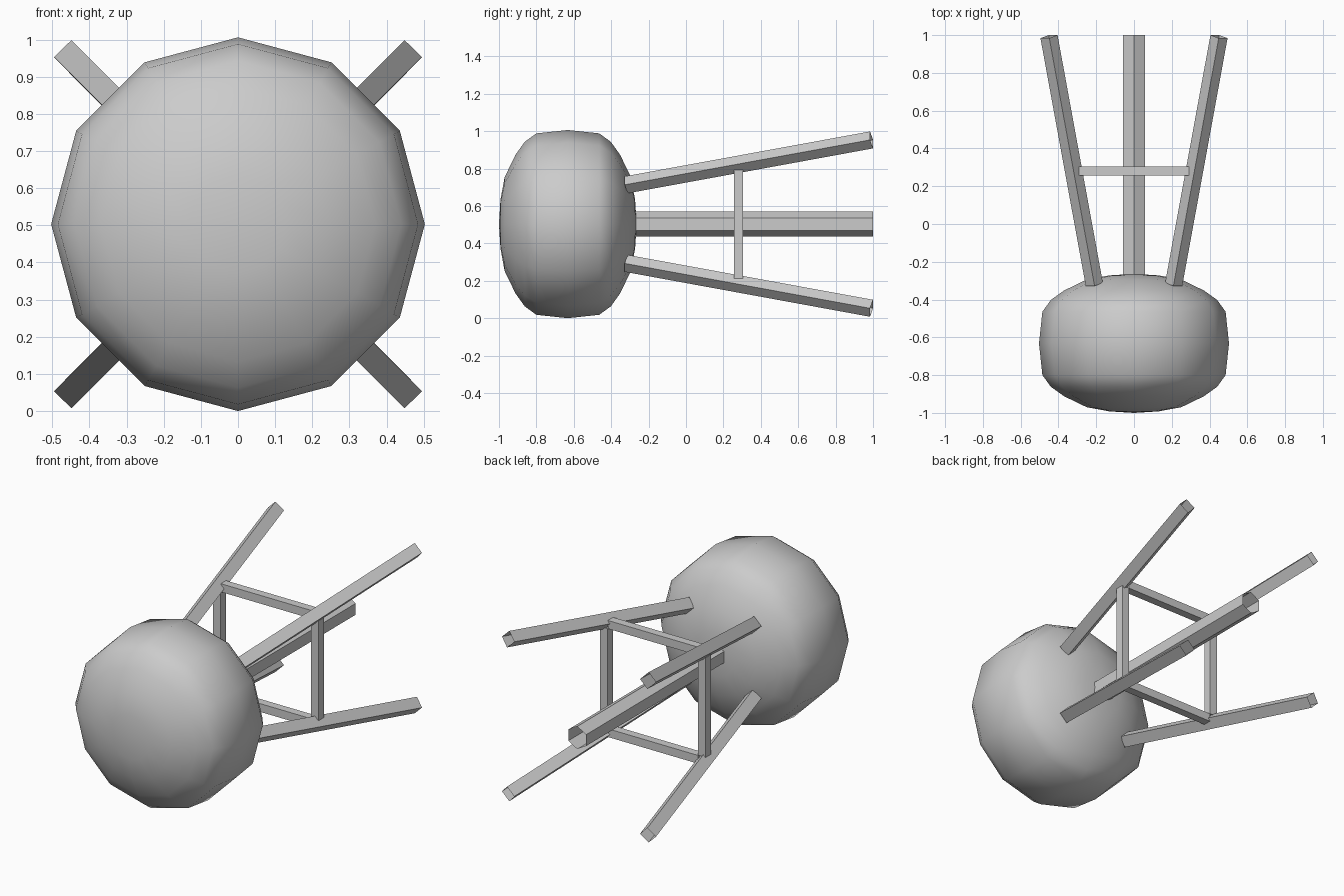
import bpy, bmesh, math
from mathutils import Vector

if "Cube" in bpy.data.objects:
    bpy.data.objects.remove(bpy.data.objects["Cube"])

CZ = 0.503  # height of the stool's axis, which runs along y


def make_object(name, bm):
    bmesh.ops.recalc_face_normals(bm, faces=bm.faces)
    me = bpy.data.meshes.new(name)
    bm.to_mesh(me)
    bm.free()
    ob = bpy.data.objects.new(name, me)
    bpy.context.collection.objects.link(ob)
    return ob


def tube(name, a, b, radius, sides, up):
    """Open-ended prism from a to b; 'up' points at the first corner."""
    a, b = Vector(a), Vector(b)
    d = (b - a).normalized()
    u = Vector(up)
    u = (u - d * u.dot(d)).normalized()
    v = d.cross(u)
    bm = bmesh.new()
    rings = []
    for p in (a, b):
        rings.append([bm.verts.new(p + radius * (u * math.cos(t) + v * math.sin(t)))
                      for t in (2 * math.pi * i / sides for i in range(sides))])
    for i in range(sides):
        j = (i + 1) % sides
        bm.faces.new((rings[0][i], rings[0][j], rings[1][j], rings[1][i]))
    return make_object(name, bm)


def box(name, centre, size):
    bm = bmesh.new()
    bmesh.ops.create_cube(bm, size=1)
    for v in bm.verts:
        v.co = Vector([c * s + o for c, s, o in zip(v.co, size, centre)])
    return make_object(name, bm)


# Padded seat: half profile (radius, distance from mid plane), mirrored and spun
half = [(0, 0.368), (0.13, 0.36), (0.25, 0.338), (0.37, 0.28), (0.44, 0.23), (0.485, 0.168)]
profile = [(r, -h) for r, h in half] + [(0.503, 0)] + [(r, h) for r, h in reversed(half)]
bm = bmesh.new()
verts = [bm.verts.new((0, -0.632 + h, CZ + r)) for r, h in profile]
edges = [bm.edges.new(p) for p in zip(verts, verts[1:])]
bmesh.ops.spin(bm, geom=verts + edges, cent=(0, 0, CZ), axis=(0, 1, 0),
               angle=2 * math.pi, steps=12)
bmesh.ops.remove_doubles(bm, verts=bm.verts, dist=0.001)
seat = make_object("seat", bm)
for p in seat.data.polygons:
    p.use_smooth = True

# Central hexagonal post
tube("centre_post", (0, -0.275, CZ), (0, 1, CZ), 0.066, 6, (0, 0, 1))

# Four splayed square legs
for sx in (-1, 1):
    for sz in (-1, 1):
        tube(f"leg_{'left' if sx < 0 else 'right'}_{'lower' if sz < 0 else 'upper'}",
             (sx * 0.21, -0.32, CZ + sz * 0.21), (sx * 0.45, 0.992, CZ + sz * 0.45),
             0.046, 4, (0, 0, 1))

# Four rails joining neighbouring legs
for s, side in ((-1, "a"), (1, "b")):
    box("upright_rail_" + side, (s * 0.315, 0.28, CZ), (0.048, 0.048, 0.58))
    box("cross_rail_" + side, (0, 0.28, CZ + s * 0.315), (0.58, 0.048, 0.048))
